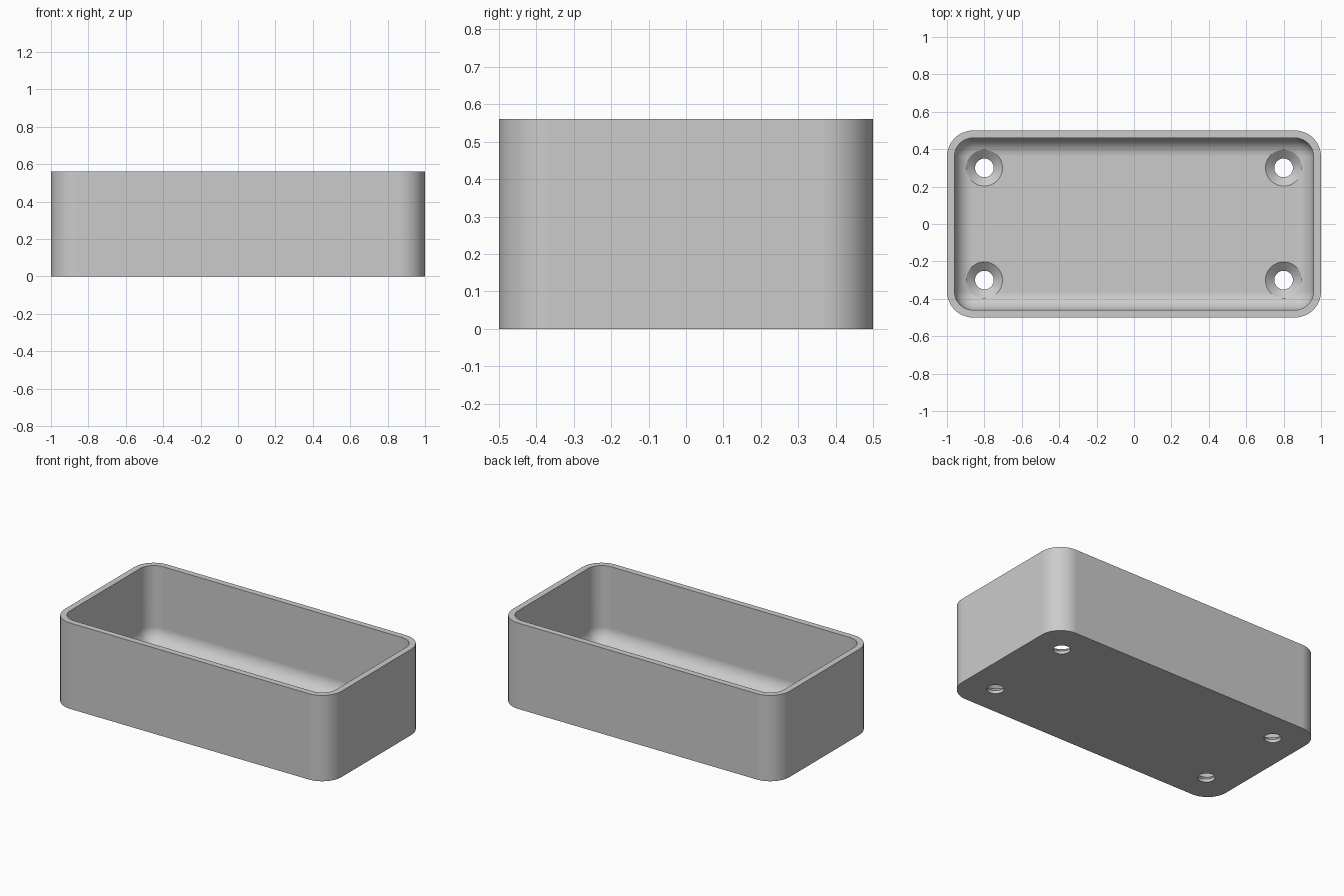
import bpy, bmesh, math

if "Cube" in bpy.data.objects:
    bpy.data.objects.remove(bpy.data.objects["Cube"])

LENGTH, WIDTH, HEIGHT = 2.0, 1.0, 0.56
CORNER, WALL, FLOOR = 0.14, 0.04, 0.06
FILLET = CORNER - WALL
STEPS = 12

grey = bpy.data.materials.new("plain grey")
grey.use_nodes = True
colour = (0.6, 0.6, 0.6, 1)
grey.diffuse_color = colour
grey.node_tree.nodes["Principled BSDF"].inputs["Base Color"].default_value = colour


def ring(bm, hx, hy, r, z, cx=0, cy=0):
    """Rounded rectangle of vertices; a circle when hx = hy = r."""
    verts = []
    for q, (sx, sy) in enumerate([(1, 1), (-1, 1), (-1, -1), (1, -1)]):
        for i in range(STEPS + 1):
            a = (q + i / STEPS) * math.pi / 2
            verts.append(bm.verts.new((cx + sx * (hx - r) + r * math.cos(a),
                                       cy + sy * (hy - r) + r * math.sin(a), z)))
    return verts


def loft(bm, rings):
    """Closed skin through a stack of rings, capped at both ends."""
    for a, b in zip(rings, rings[1:]):
        for i in range(len(a)):
            j = (i + 1) % len(a)
            bm.faces.new((a[i], a[j], b[j], b[i]))
    bm.faces.new(rings[0][::-1])
    bm.faces.new(rings[-1])


def finish(bm, name):
    bmesh.ops.remove_doubles(bm, verts=bm.verts[:], dist=1e-5)
    bmesh.ops.recalc_face_normals(bm, faces=bm.faces[:])
    mesh = bpy.data.meshes.new(name)
    bm.to_mesh(mesh)
    bm.free()
    mesh.materials.append(grey)
    obj = bpy.data.objects.new(name, mesh)
    bpy.context.collection.objects.link(obj)
    return obj


# Open tray: straight outer walls, flat rim, filleted inner floor
bm = bmesh.new()
hx, hy = LENGTH / 2, WIDTH / 2
rings = [ring(bm, hx, hy, CORNER, z) for z in (0, HEIGHT)]
rings.append(ring(bm, hx - WALL, hy - WALL, FILLET, HEIGHT))
for i in range(STEPS + 1):
    t = i / STEPS * math.pi / 2
    inset = FILLET * (1 - math.cos(t))
    rings.append(ring(bm, hx - WALL - inset, hy - WALL - inset, FILLET - inset,
                      FLOOR + FILLET * (1 - math.sin(t))))
loft(bm, rings)
tray = finish(bm, "tray")

# Countersunk screw holes near the four corners
bm = bmesh.new()
profile = [(0.05, -0.05), (0.05, 0.02), (0.097, FLOOR), (0.097, 0.2)]
for cx in (-0.8, 0.8):
    for cy in (-0.3, 0.3):
        loft(bm, [ring(bm, r, r, r, z, cx, cy) for r, z in profile])
cutter = finish(bm, "screw_hole_cutter")
cutter.hide_render = True

cut = tray.modifiers.new("screw holes", 'BOOLEAN')
cut.operation = 'DIFFERENCE'
cut.solver = 'EXACT'
cut.object = cutter

bpy.ops.object.select_all(action='DESELECT')
tray.select_set(True)
bpy.context.view_layer.objects.active = tray
bpy.ops.object.modifier_apply(modifier=cut.name)
bpy.data.objects.remove(cutter)

# Smooth corners and fillets, crisp rims
bpy.ops.object.shade_smooth_by_angle(angle=math.radians(30))
weighted = tray.modifiers.new("flat walls", 'WEIGHTED_NORMAL')
weighted.keep_sharp = True
